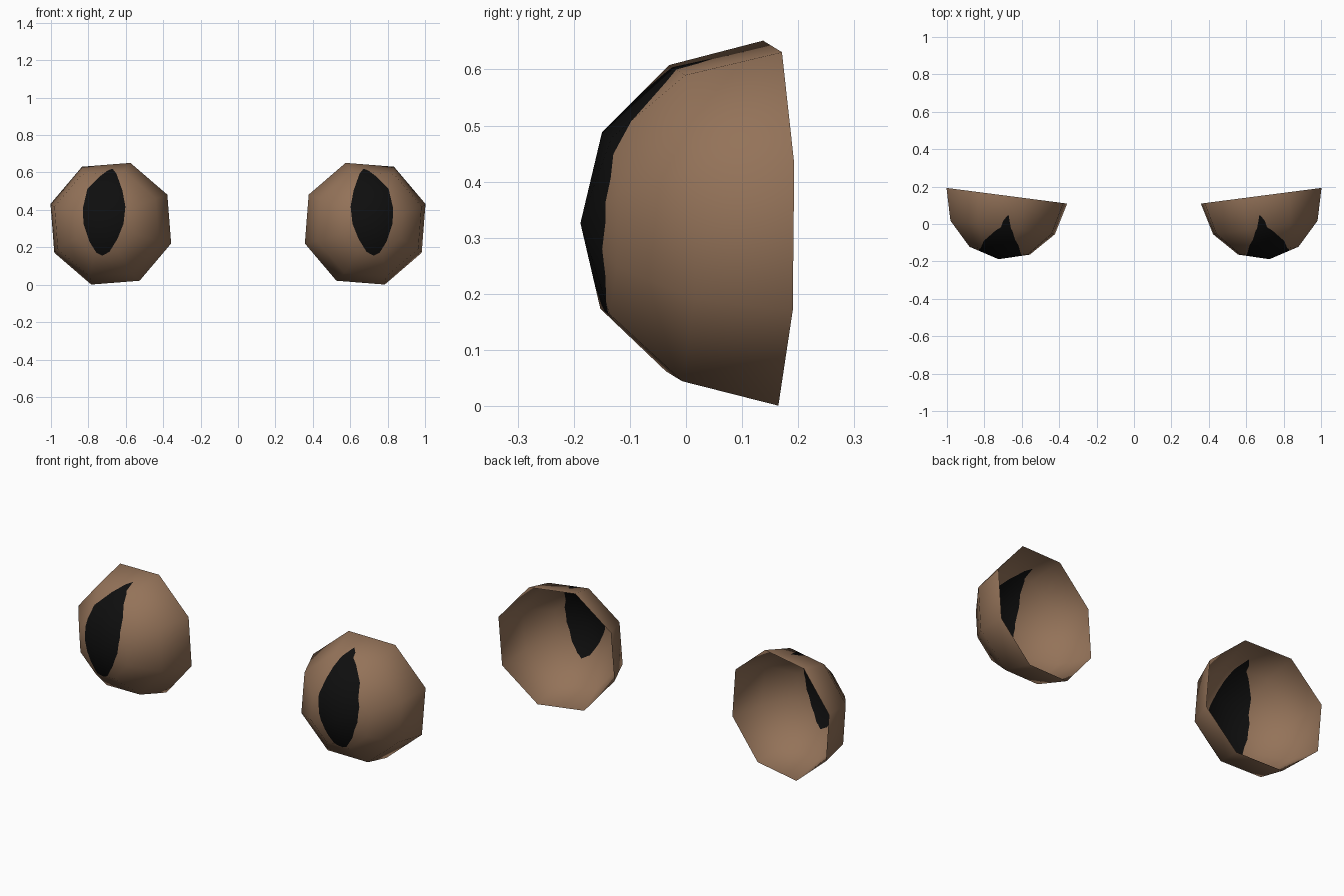
import bpy, bmesh, math
from mathutils import Matrix, Vector

if "Cube" in bpy.data.objects:
    bpy.data.objects.remove(bpy.data.objects["Cube"])


def material(name, rgb):
    m = bpy.data.materials.new(name)
    m.diffuse_color = (*rgb, 1)
    m.use_nodes = True
    m.node_tree.nodes["Principled BSDF"].inputs["Base Color"].default_value = m.diffuse_color
    return m


BROWN = material("brown iris", (0.296, 0.171, 0.100))
BLACK = material("black pupil", (0.0045, 0.0045, 0.0045))

CENTRE = Vector((0.68, 0.151, 0.326))
RADIUS = 0.342

# pupil outline seen from the front (x, z), clockwise and convex
PUPIL = [(.671, .62), (.698, .61), (.74, .578), (.805, .513), (.83, .406),
         (.826, .326), (.794, .23), (.757, .171), (.725, .155), (.687, .176),
         (.644, .246), (.612, .326), (.602, .417), (.618, .503), (.65, .594)]


def make_eye(name, side):
    bm = bmesh.new()
    # open eight-sided half dome, pole to the front and turned slightly outward
    bmesh.ops.create_uvsphere(bm, u_segments=8, v_segments=6, radius=RADIUS)
    back = [v for v in bm.verts if v.co.z < -0.01]
    bmesh.ops.delete(bm, geom=back, context='VERTS')
    place = (Matrix.Translation(CENTRE)
             @ Matrix.Rotation(math.radians(7.4), 4, 'Z')
             @ Matrix.Rotation(math.radians(90), 4, 'X')
             @ Matrix.Rotation(math.radians(18), 4, 'Z'))
    bmesh.ops.transform(bm, matrix=place, verts=bm.verts)

    # cut the slit pupil into the dome, one outline edge at a time
    planes = []

    def inside(f):
        c = f.calc_center_median()
        return all((c - p).dot(n) < 0 for p, n in planes)

    for (x0, z0), (x1, z1) in zip(PUPIL, PUPIL[1:] + PUPIL[:1]):
        point = Vector((x0, 0, z0))
        outward = Vector((z0 - z1, 0, x1 - x0)).normalized()
        faces = [f for f in bm.faces if inside(f)]
        geom = set(faces)
        for f in faces:
            geom.update(f.edges)
            geom.update(f.verts)
        bmesh.ops.bisect_plane(bm, geom=list(geom), dist=1e-5,
                               plane_co=point, plane_no=outward)
        planes.append((point, outward))
    for f in bm.faces:
        f.material_index = 1 if inside(f) else 0
        f.smooth = True

    # mirror for the other side
    centre = CENTRE.copy()
    if side < 0:
        bmesh.ops.scale(bm, vec=(-1, 1, 1), verts=bm.verts)
        bmesh.ops.reverse_faces(bm, faces=bm.faces)
        centre.x *= -1

    me = bpy.data.meshes.new(name)
    bm.to_mesh(me)
    bm.free()
    me.materials.append(BROWN)
    me.materials.append(BLACK)
    # round shading across the cuts
    me.normals_split_custom_set_from_vertices(
        [(v.co - centre).normalized() for v in me.vertices])
    ob = bpy.data.objects.new(name, me)
    bpy.context.collection.objects.link(ob)


make_eye("right_eye", 1)
make_eye("left_eye", -1)
